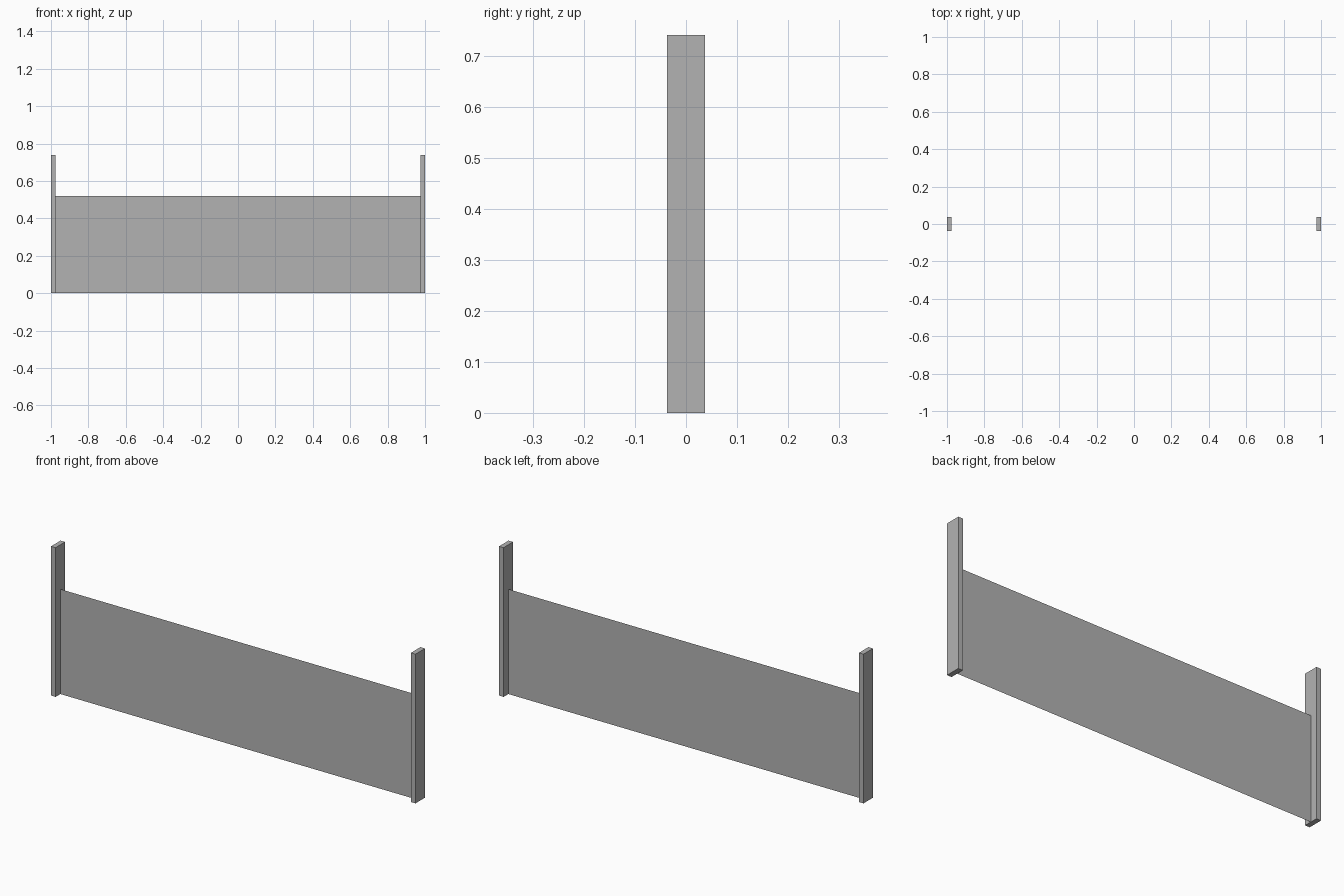
import bpy
import bmesh
from mathutils import Matrix

cube = bpy.data.objects.get("Cube")
if cube:
    bpy.data.objects.remove(cube, do_unlink=True)

HEIGHT, DEPTH, THICK = 0.74, 0.074, 0.025
PANEL_TOP = 0.52

grey = bpy.data.materials.new("plain grey")
grey.use_nodes = True
colour = (0.45, 0.45, 0.45, 1)
grey.diffuse_color = colour
grey.node_tree.nodes["Principled BSDF"].inputs["Base Color"].default_value = colour


def add_object(name, bm):
    mesh = bpy.data.meshes.new(name)
    bm.to_mesh(mesh)
    bm.free()
    mesh.materials.append(grey)
    obj = bpy.data.objects.new(name, mesh)
    bpy.context.collection.objects.link(obj)
    return obj


# Upright posts at both ends
for name, side in (("left_post", 1), ("right_post", -1)):
    bm = bmesh.new()
    place = Matrix.Translation((side * (1 - THICK / 2), 0, HEIGHT / 2))
    bmesh.ops.create_cube(bm, size=1, matrix=place @ Matrix.Diagonal((THICK, DEPTH, HEIGHT, 1)))
    add_object(name, bm)

# Thin sheet stretched between the posts
bm = bmesh.new()
reach = 1 - THICK
corners = [(-reach, 0), (reach, 0), (reach, PANEL_TOP), (-reach, PANEL_TOP)]
bm.faces.new([bm.verts.new((x, 0, z)) for x, z in corners])
add_object("panel", bm)
